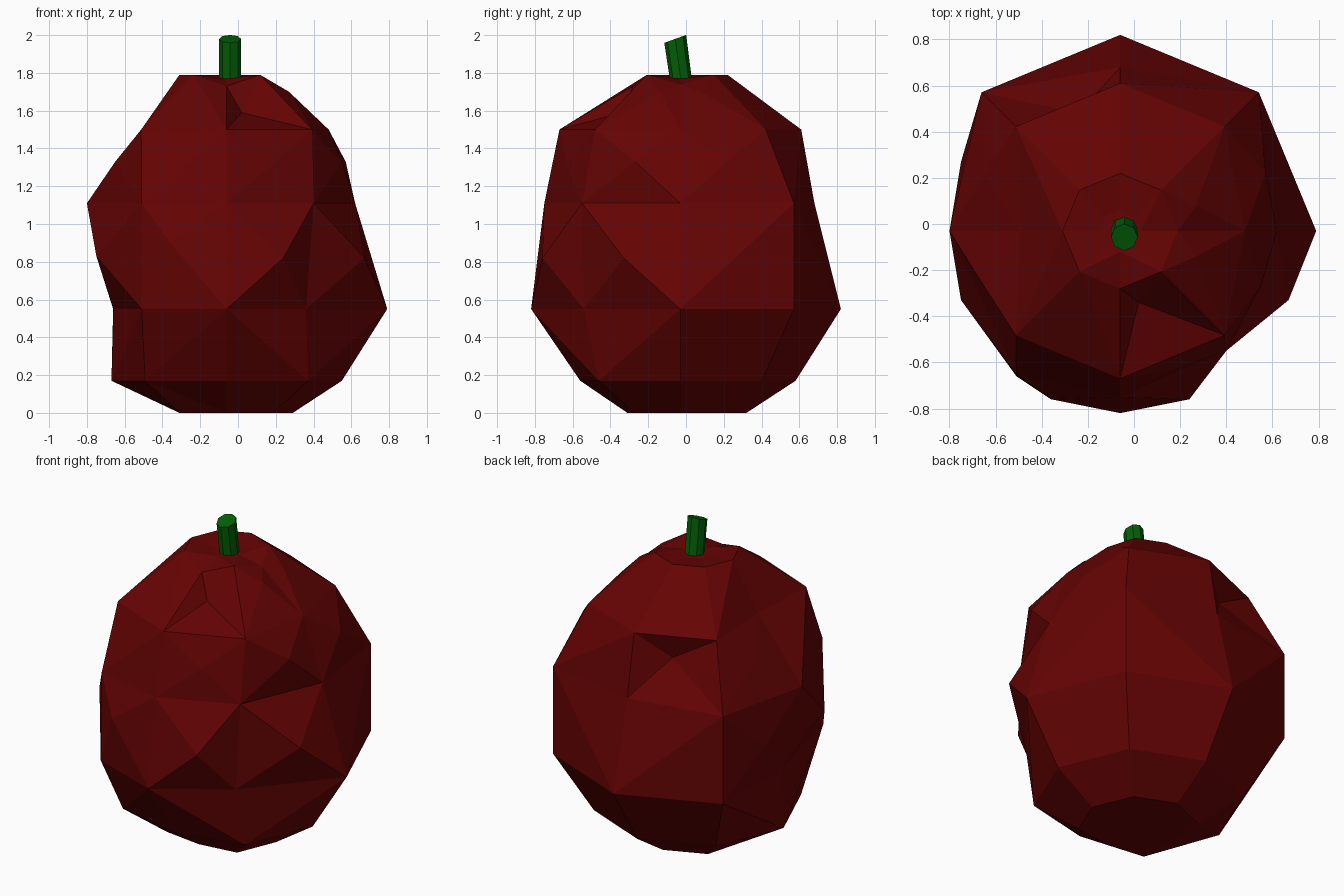
import bpy, bmesh, math
from mathutils import Vector, Matrix

if "Cube" in bpy.data.objects:
    bpy.data.objects.remove(bpy.data.objects["Cube"])

CX, CY = -0.06, -0.03


def material(name, rgb):
    m = bpy.data.materials.new(name)
    m.diffuse_color = (*rgb, 1)
    m.use_nodes = True
    m.node_tree.nodes["Principled BSDF"].inputs["Base Color"].default_value = m.diffuse_color
    return m


def finish(bm, name, mat):
    bmesh.ops.recalc_face_normals(bm, faces=bm.faces)
    me = bpy.data.meshes.new(name)
    bm.to_mesh(me)
    bm.free()
    me.materials.append(mat)
    ob = bpy.data.objects.new(name, me)
    bpy.context.collection.objects.link(ob)
    return ob


# Fruit body: eight-sided rings, radii listed E, NE, N, NW, W, SW, S, SE
RINGS = [
    (0.00, (.35, .35, .35, .35, .25, .35, .28, .35)),
    (0.17, (.61, .61, .61, .61, .61, .61, .53, .61)),
    (0.55, (.85, .85, .85, .85, .60, .65, .79, .63)),
    (1.11, (.68, .85, .71, .85, .74, .78, .72, .70)),
    (1.50, (.54, .64, .64, .64, .43, .64, .64, .64)),
    (1.79, (.25, .25, .25, .25, .25, .25, .25, .25)),
    (1.77, (.09, .09, .09, .09, .09, .09, .09, .09)),
]
# Dented corners that leave the regular ring, by (ring, corner)
MOVED = {
    (5, 0): (.19, -.03, 1.74), (5, 6): (-.06, -.28, 1.73),
    (3, 7): (.40, -.55, 1.11), (3, 5): (-.51, -.65, 1.11),
    (2, 5): (-.51, -.66, 0.55), (2, 7): (.36, -.54, 0.55),
}
# Facet centres that bulge or sink, by (lower ring, first corner)
CENTRES = {
    (2, 3): (-.75, .27, .83), (2, 4): (-.75, -.33, .83),
    (2, 5): (-.36, -.76, .90), (2, 6): (.24, -.76, .82), (2, 7): (.67, -.33, .82),
    (3, 2): (-.24, .48, 1.34), (3, 3): (-.65, .21, 1.33), (3, 4): (-.65, -.27, 1.33),
    (3, 7): (.55, -.27, 1.33), (3, 0): (.57, .22, 1.33), (3, 6): (.18, -.63, 1.31),
    (4, 6): (.02, -.34, 1.59), (4, 7): (.27, -.14, 1.70), (4, 0): (.27, .08, 1.70),
}

bm = bmesh.new()
grid = []
for i, (z, radii) in enumerate(RINGS):
    row = []
    for k, r in enumerate(radii):
        a = k * math.pi / 4
        p = (CX + r * math.cos(a), CY + r * math.sin(a), z)
        row.append(bm.verts.new(MOVED.get((i, k), p)))
    grid.append(row)
bm.faces.new(grid[0][::-1])
bm.faces.new(grid[-1])

# Side facets: fan around a given centre, else fold on the outward diagonal
for i in range(len(RINGS) - 1):
    for k in range(8):
        n = (k + 1) % 8
        q = [grid[i][k], grid[i][n], grid[i + 1][n], grid[i + 1][k]]
        if (i, k) in CENTRES:
            mid = bm.verts.new(CENTRES[i, k])
            for j in range(4):
                bm.faces.new((q[j], q[(j + 1) % 4], mid))
            continue
        m1 = (q[0].co + q[2].co) / 2
        m2 = (q[1].co + q[3].co) / 2
        out = (m1 + m2) / 2 - Vector((CX, CY, 0.85))
        if (m1 - m2).dot(out) < 0:
            q = q[1:] + q[:1]
        a, b, c, d = q
        bm.faces.new((a, b, c))
        bm.faces.new((a, c, d))
finish(bm, "fruit_body", material("dark red", (0.13, 0.001, 0.001)))

# Stem: leaning eight-sided rod with a slanted top
bm = bmesh.new()
bmesh.ops.create_cone(bm, cap_ends=True, segments=8, radius1=0.058, radius2=0.058, depth=0.25,
                      matrix=Matrix.Translation((-0.042, 0, 1.875)))
for v in bm.verts:
    y = v.co.y
    if v.co.z > 1.88:
        v.co.z = 1.98 + y * 0.36
        v.co.y = y - 0.057
    else:
        v.co.y = y - 0.025
finish(bm, "stem", material("stem green", (0.001, 0.115, 0.002)))
